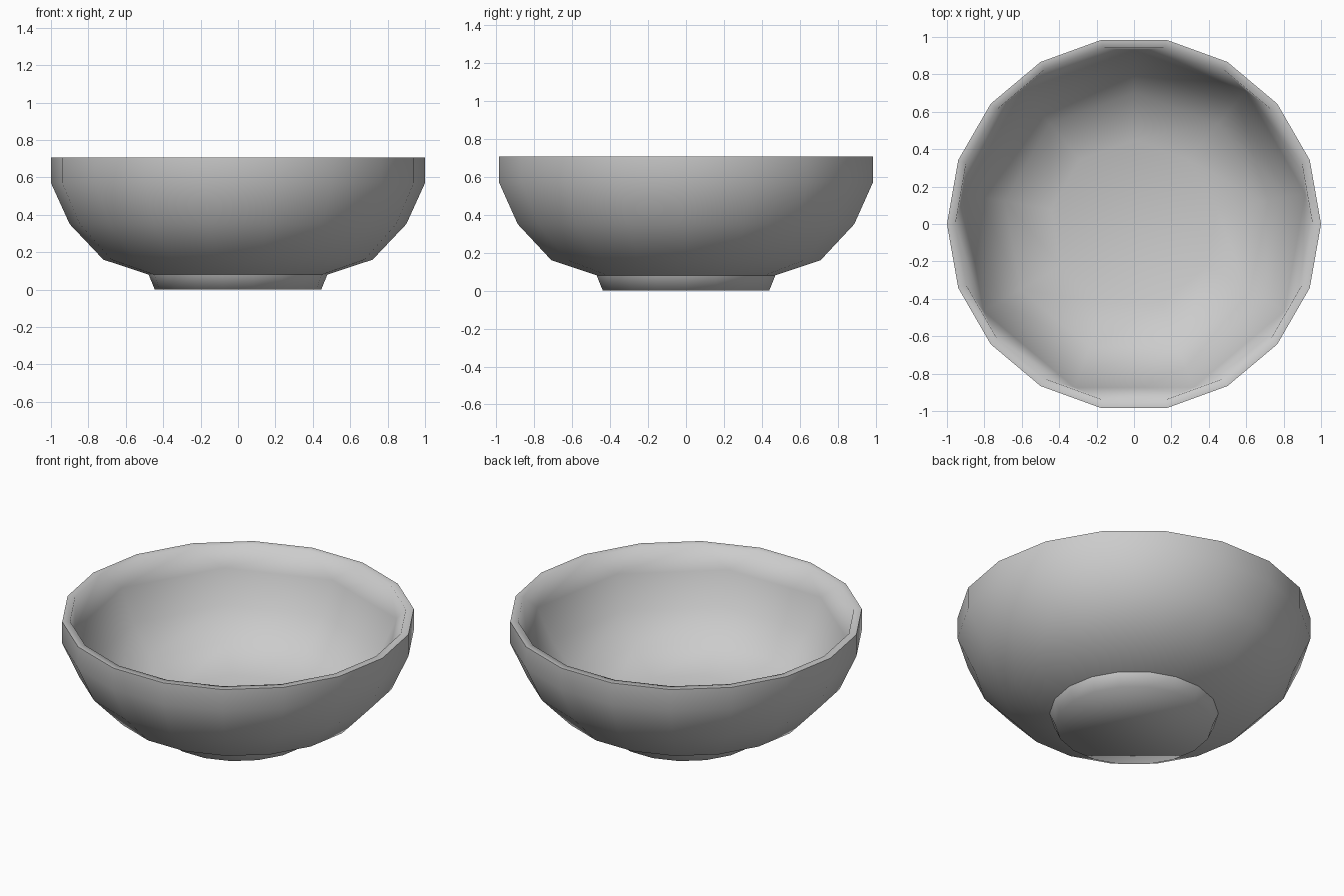
import bpy, bmesh
from math import cos, sin, radians

cube = bpy.data.objects.get("Cube")
if cube:
    bpy.data.objects.remove(cube, do_unlink=True)

grey = bpy.data.materials.new("plain grey")
grey.use_nodes = True
COLOUR = (0.6, 0.6, 0.6, 1)
grey.diffuse_color = COLOUR
grey.node_tree.nodes["Principled BSDF"].inputs["Base Color"].default_value = COLOUR

SIDES = 18


def ring(bm, r, z, sides=SIDES, start=0):
    angles = [radians(start + 360 * i / sides) for i in range(sides)]
    return [bm.verts.new((r * cos(a), r * sin(a), z)) for a in angles]


def bridge(bm, a, b):
    n = len(a)
    for i in range(n):
        j = (i + 1) % n
        bm.faces.new((a[i], a[j], b[j], b[i]))


def lathe(bm, profile, **kw):
    rings = [ring(bm, r, z, **kw) for r, z in profile]
    for a, b in zip(rings, rings[1:]):
        bridge(bm, a, b)
    return rings


def finish(bm, name):
    mesh = bpy.data.meshes.new(name)
    bm.to_mesh(mesh)
    bm.free()
    mesh.materials.append(grey)
    mesh.polygons.foreach_set("use_smooth", [True] * len(mesh.polygons))
    obj = bpy.data.objects.new(name, mesh)
    bpy.context.collection.objects.link(obj)


# Foot: short flaring ring closed underneath
bm = bmesh.new()
rings = lathe(bm, [(0.445, 0), (0.478, 0.08)])
bm.faces.new(rings[0][::-1])
finish(bm, "foot")

# Outer wall
bm = bmesh.new()
lathe(bm, [(0.478, 0.08), (0.72, 0.16), (0.90, 0.35), (1.0, 0.57), (1.0, 0.705)])
finish(bm, "outer_wall")

# Rim and coarser inner basin with half as many sides
bm = bmesh.new()
lip = lathe(bm, [(1.0, 0.705), (0.955, 0.705)])[-1]
basin = lathe(bm, [(0.93, 0.57), (0.84, 0.38), (0.70, 0.21), (0.45, 0.125)],
              sides=SIDES // 2, start=10)
top = basin[0]
for k in range(SIDES // 2):
    a, b, c = lip[2 * k], lip[2 * k + 1], lip[(2 * k + 2) % SIDES]
    nxt = top[(k + 1) % len(top)]
    bm.faces.new((a, b, top[k]))
    bm.faces.new((b, c, nxt, top[k]))
bm.faces.new(basin[-1])
finish(bm, "rim_and_basin")
